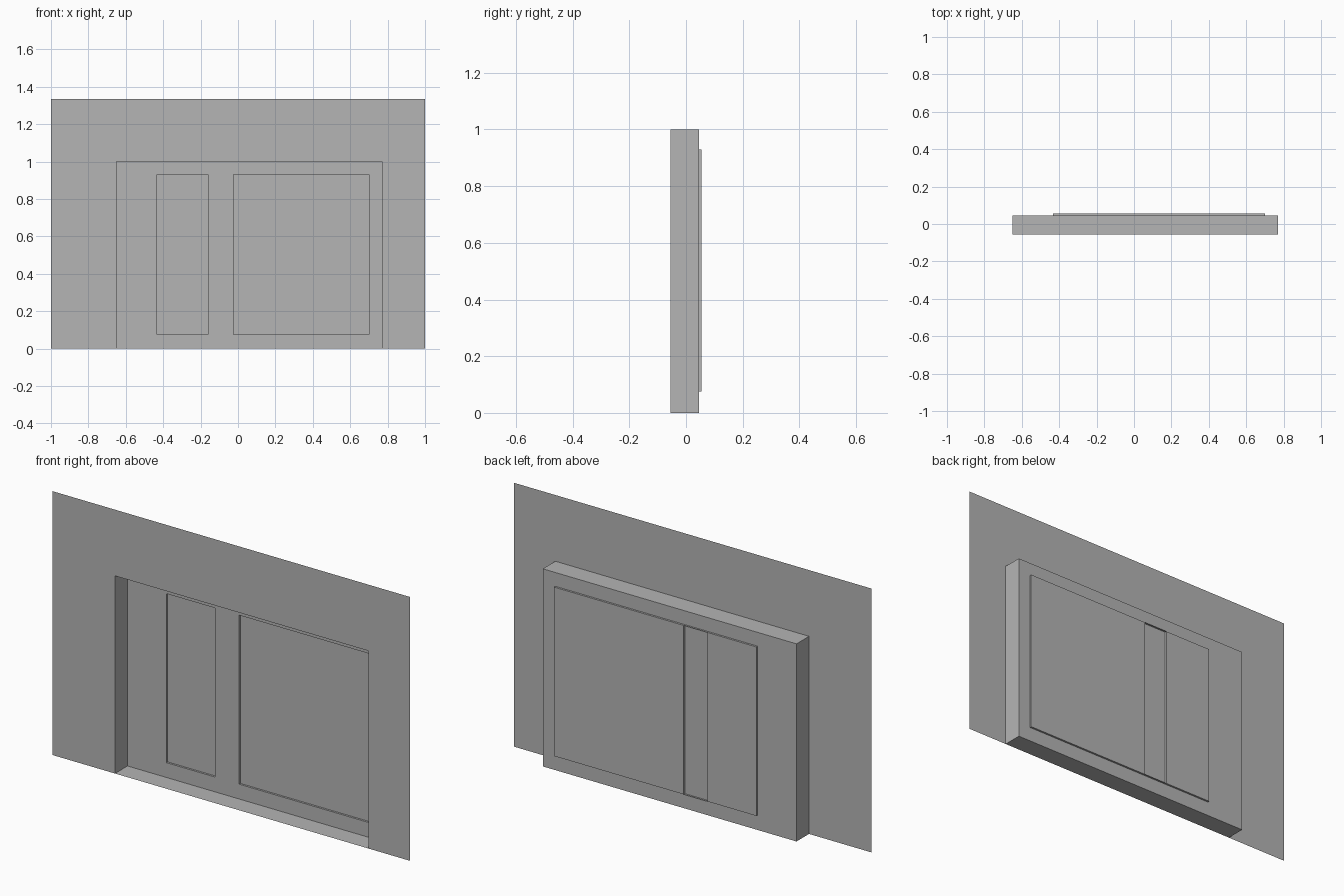
import bpy

cube = bpy.data.objects.get("Cube")
if cube:
    bpy.data.objects.remove(cube, do_unlink=True)

grey = bpy.data.materials.new("plain grey")
grey.use_nodes = True
colour = (0.46, 0.46, 0.46, 1)
grey.diffuse_color = colour
grey.node_tree.nodes["Principled BSDF"].inputs["Base Color"].default_value = colour

# Depths of the wall sheet, the recess back and the window panes
WALL_Y, BACK_Y, PANE_Y = -0.055, 0.045, 0.055
# Rectangles as left, right, bottom, top
WALL = (-1, 1, 0, 1.335)
RECESS = (-0.65, 0.77, 0, 1.0)
SMALL = (-0.432, -0.16, 0.075, 0.93)
LARGE = (-0.025, 0.70, 0.075, 0.93)


def add_object(name, verts, faces):
    mesh = bpy.data.meshes.new(name)
    mesh.from_pydata(verts, [], faces)
    mesh.materials.append(grey)
    obj = bpy.data.objects.new(name, mesh)
    bpy.context.collection.objects.link(obj)
    return obj


def sheet(name, outer, y, holes=()):
    """Flat upright sheet facing the front, with rectangular holes."""
    rects = (outer, *holes)
    xs = sorted({x for r in rects for x in r[:2]})
    zs = sorted({z for r in rects for z in r[2:]})
    verts = [(x, y, z) for z in zs for x in xs]
    n = len(xs)
    faces = []
    for j in range(len(zs) - 1):
        for i in range(n - 1):
            cx, cz = (xs[i] + xs[i + 1]) / 2, (zs[j] + zs[j + 1]) / 2
            if not any(l < cx < r and b < cz < t for l, r, b, t in holes):
                a = j * n + i
                faces.append((a, a + 1, a + n + 1, a + n))
    return add_object(name, verts, faces)


def reveal(name, rect, y0, y1):
    """Four thin sides joining a hole at depth y0 to a sheet at y1."""
    l, r, b, t = rect
    loop = [(l, b), (r, b), (r, t), (l, t)]
    verts = [(x, y, z) for y in (y0, y1) for x, z in loop]
    faces = [(i, i + 4, (i + 1) % 4 + 4, (i + 1) % 4) for i in range(4)]
    return add_object(name, verts, faces)


# Wall with the doorway-like opening, and the shallow box behind it
sheet("wall", WALL, WALL_Y, [RECESS])
reveal("recess_sides", RECESS, WALL_Y, BACK_Y)
sheet("recess_back", RECESS, BACK_Y, [SMALL, LARGE])

# Sunken window panes
for label, rect in (("small", SMALL), ("large", LARGE)):
    reveal(label + "_window_sides", rect, BACK_Y, PANE_Y)
    sheet(label + "_window_pane", rect, PANE_Y)

# Thin ledges bridging the gap between the windows on the back
for label, z in (("upper", SMALL[3]), ("lower", SMALL[2])):
    add_object(label + "_ledge",
               [(SMALL[1], BACK_Y, z), (LARGE[0], BACK_Y, z),
                (LARGE[0], PANE_Y, z), (SMALL[1], PANE_Y, z)],
               [(0, 1, 2, 3)])
